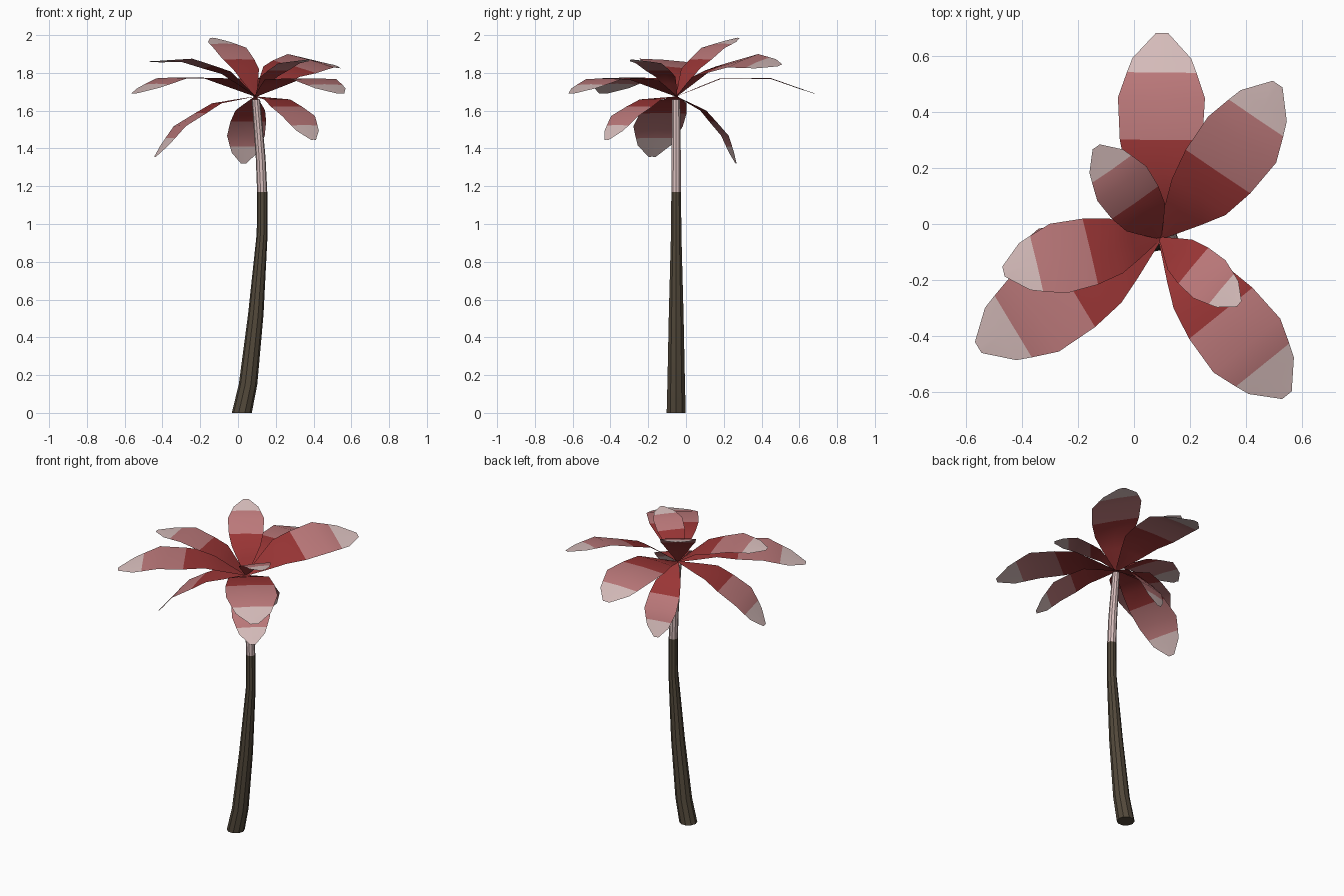
import bpy, bmesh, math
from mathutils import Vector, Matrix

cube = bpy.data.objects.get("Cube")
if cube:
    bpy.data.objects.remove(cube, do_unlink=True)


def material(name, rgb):
    m = bpy.data.materials.new(name)
    m.use_nodes = True
    m.diffuse_color = (*rgb, 1)
    bsdf = m.node_tree.nodes["Principled BSDF"]
    bsdf.inputs["Base Color"].default_value = (*rgb, 1)
    bsdf.inputs["Roughness"].default_value = 0.9
    return m


RED = material("deep red", (0.32, 0.036, 0.036))
ROSE = material("dusty rose", (0.50, 0.19, 0.195))
PALE = material("pale pink", (0.68, 0.51, 0.50))
BARK = material("dark bark", (0.085, 0.066, 0.043))


def finish(bm, name, mats):
    mesh = bpy.data.meshes.new(name)
    bm.normal_update()
    bm.to_mesh(mesh)
    bm.free()
    obj = bpy.data.objects.new(name, mesh)
    bpy.context.collection.objects.link(obj)
    for m in mats:
        mesh.materials.append(m)
    bpy.ops.object.select_all(action="DESELECT")
    obj.select_set(True)
    bpy.context.view_layer.objects.active = obj
    bpy.ops.object.shade_smooth_by_angle(angle=math.radians(35))
    return obj


# Trunk sections: centre x, height, radius
SIDES, TRUNK_Y = 10, -0.052


def tube(name, sections, mat):
    bm = bmesh.new()
    rings = []
    for x, z, r in sections:
        angles = [2 * math.pi * i / SIDES for i in range(SIDES)]
        rings.append([bm.verts.new((x + r * math.cos(a), TRUNK_Y + r * math.sin(a), z))
                      for a in angles])
    for low, high in zip(rings, rings[1:]):
        for i in range(SIDES):
            j = (i + 1) % SIDES
            bm.faces.new((low[i], low[j], high[j], high[i]))
    bm.faces.new(rings[0][::-1])
    bm.faces.new(rings[-1])
    return finish(bm, name, [mat])


tube("lower_trunk", [(0.02, 0, 0.053), (0.053, 0.15, 0.049), (0.094, 0.52, 0.041),
                     (0.128, 0.95, 0.029), (0.128, 1.17, 0.027)], BARK)
tube("upper_trunk", [(0.128, 1.17, 0.027), (0.12, 1.35, 0.026),
                     (0.095, 1.66, 0.022)], PALE)

# Frond sections: distance along, half width, lift (colour changes at two of them)
FROND = [(0, 0.008, 0), (0.14, 0.08, 0.055), (0.23, 0.122, 0.09), (0.35, 0.147, 0.09),
         (0.50, 0.155, 0.09), (0.59, 0.124, 0.058), (0.64, 0.105, 0.04), (0.73, 0.022, 0.01)]
ROSE_START, PALE_START = 0.35, 0.59
CROWN = Vector((0.093, -0.05, 1.675))


def frond(name, tip, roll=0):
    reach = Vector(tip) - CROWN
    scale = reach.length / FROND[-1][0]
    azimuth = math.atan2(reach.y, reach.x)
    pitch = math.asin(reach.z / reach.length) - 0.014
    bm = bmesh.new()
    rows = []
    for u, w, z in FROND:
        ridge = min(0.004, w * 0.1)
        rows.append([bm.verts.new((u, w * s, z + ridge * (1 - abs(s)))) for s in (-1, 0, 1)])
    for k, (a, b) in enumerate(zip(rows, rows[1:])):
        u = FROND[k][0]
        for i in range(2):
            f = bm.faces.new((a[i], b[i], b[i + 1], a[i + 1]))
            f.material_index = int(u >= ROSE_START) + int(u >= PALE_START)
    bm.transform(Matrix.Translation(CROWN)
                 @ Matrix.Rotation(azimuth, 4, "Z")
                 @ Matrix.Rotation(-pitch, 4, "Y")
                 @ Matrix.Rotation(math.radians(roll), 4, "X")
                 @ Matrix.Scale(scale, 4))
    return finish(bm, name, [RED, ROSE, PALE])


# Level fronds
frond("level_frond_back", (0.10, 0.68, 1.69))
frond("level_frond_left", (0.545, -0.61, 1.69))
frond("level_frond_right", (-0.555, -0.44, 1.69))

# Raised fronds
frond("raised_frond_back_left", (0.51, 0.50, 1.84), 14)
frond("raised_frond_right", (-0.465, -0.17, 1.86), 4)
frond("raised_frond_back", (-0.135, 0.275, 1.985))
frond("raised_frond_front", (0.375, -0.285, 1.87))

# Drooping fronds
frond("drooping_frond_right", (-0.44, -0.18, 1.355))
frond("drooping_frond_front", (0.40, -0.42, 1.445))
frond("drooping_frond_back", (0.03, 0.265, 1.32))
